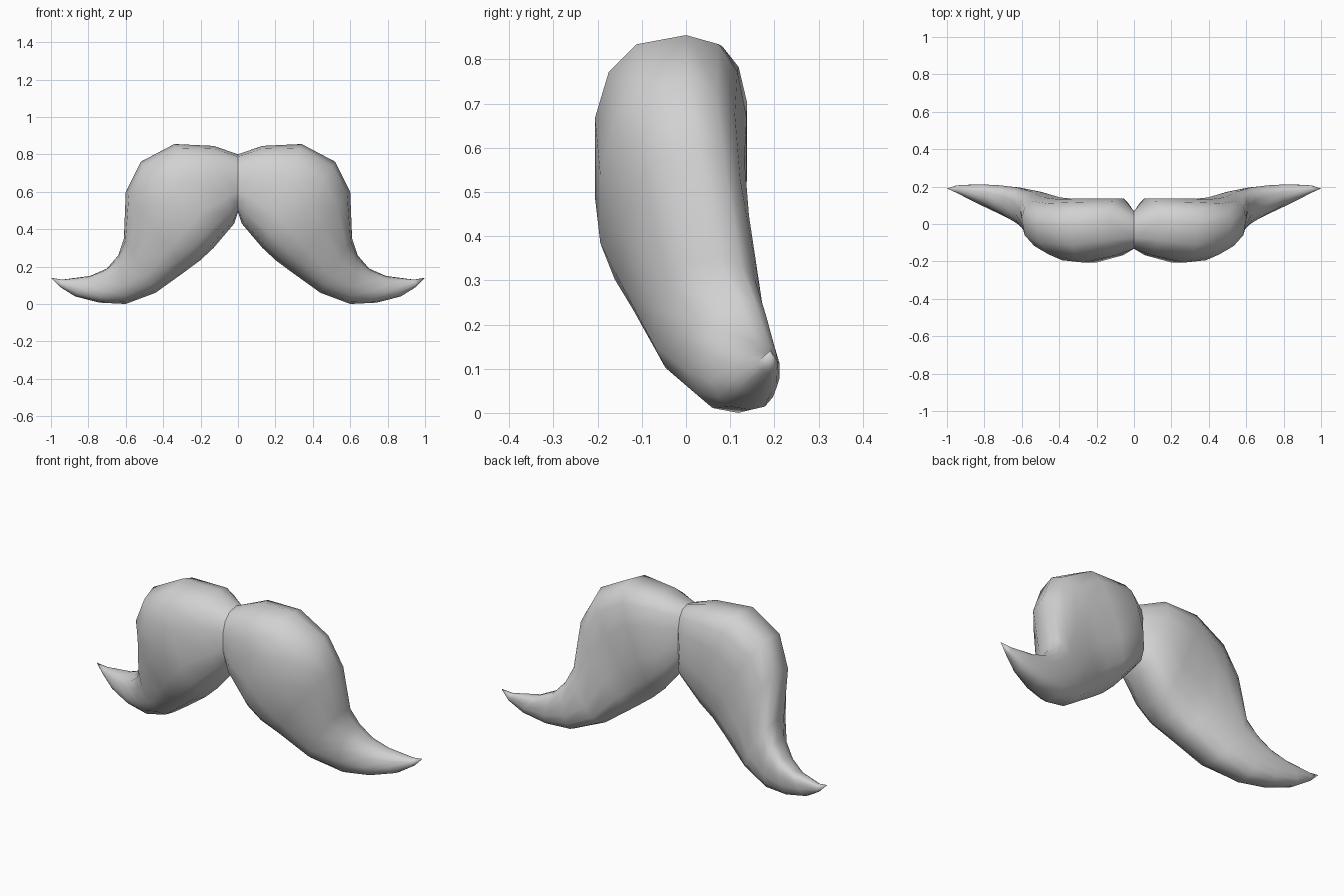
import bpy, bmesh, math

if "Cube" in bpy.data.objects:
    bpy.data.objects.remove(bpy.data.objects["Cube"])

# Cross-sections from the middle to the tip:
# upper edge (x, z), lower edge (x, z), front y, back y, roundness, front lean
SECTIONS = [
    ((0.00, 0.80), (0.00, 0.49), -0.135, 0.07, 0.80, 0.0),
    ((0.13, 0.845), (0.02, 0.43), -0.17, 0.14, 0.75, 0.0),
    ((0.34, 0.855), (0.13, 0.30), -0.21, 0.14, 0.75, 0.0),
    ((0.52, 0.76), (0.20, 0.235), -0.198, 0.135, 0.82, 0.08),
    ((0.60, 0.60), (0.28, 0.175), -0.15, 0.145, 0.85, 0.10),
    ((0.61, 0.35), (0.44, 0.06), -0.075, 0.175, 0.85, 0.05),
    ((0.64, 0.26), (0.60, 0.0), 0.0, 0.197, 0.85, 0.0),
    ((0.70, 0.19), (0.74, 0.007), 0.055, 0.208, 0.80, 0.0),
    ((0.79, 0.15), (0.87, 0.04), 0.11, 0.213, 0.85, 0.0),
    ((0.94, 0.13), (0.95, 0.09), 0.165, 0.207, 0.85, 0.0),
]
TIP = (1.0, 0.19, 0.14)
SIDES = 14


def rounded(v, power):
    """Superellipse coordinate: fuller than a plain circle."""
    return math.copysign(abs(v) ** power, v)


def ring(bm, upper, lower, front, back, power, lean):
    verts = []
    middle = front + 0.6 * (back - front)
    for i in range(SIDES):
        a = 2 * math.pi * i / SIDES
        t = 0.5 + 0.5 * rounded(math.cos(a), power)
        s = rounded(math.sin(a), power)
        y = middle + s * ((back - middle) if s > 0 else (middle - front))
        # The front bulge sits nearer the lower edge
        t -= lean * max(0, -s) * math.sin(math.pi * t)
        x = lower[0] + (upper[0] - lower[0]) * t
        z = lower[1] + (upper[1] - lower[1]) * t
        verts.append(bm.verts.new((x, y, z)))
    return verts


# Loft one half and close it at the pointed tip
bm = bmesh.new()
rings = [ring(bm, *s) for s in SECTIONS]
tip = bm.verts.new(TIP)
for i in range(SIDES):
    j = (i + 1) % SIDES
    for a, b in zip(rings, rings[1:]):
        bm.faces.new((a[i], a[j], b[j], b[i]))
    bm.faces.new((rings[-1][i], rings[-1][j], tip))
bmesh.ops.recalc_face_normals(bm, faces=bm.faces)
# Make sure the surface faces outwards: the frontmost face must look forward
front_face = min(bm.faces, key=lambda f: f.calc_center_median().y)
if front_face.normal.y > 0:
    bmesh.ops.reverse_faces(bm, faces=bm.faces)
mesh = bpy.data.meshes.new("moustache")
bm.to_mesh(mesh)
bm.free()

moustache = bpy.data.objects.new("moustache", mesh)
bpy.context.collection.objects.link(moustache)
bpy.context.view_layer.objects.active = moustache
moustache.select_set(True)
bpy.ops.object.shade_smooth_by_angle(angle=math.radians(65))

# Other half, left unmerged so the middle stays a crisp crease
mirror = moustache.modifiers.new("other_half", 'MIRROR')
mirror.use_axis[0] = True
mirror.use_mirror_merge = False

grey = bpy.data.materials.new("light grey")
grey.diffuse_color = (0.64, 0.64, 0.64, 1)
grey.use_nodes = True
grey.node_tree.nodes["Principled BSDF"].inputs["Base Color"].default_value = grey.diffuse_color
mesh.materials.append(grey)
